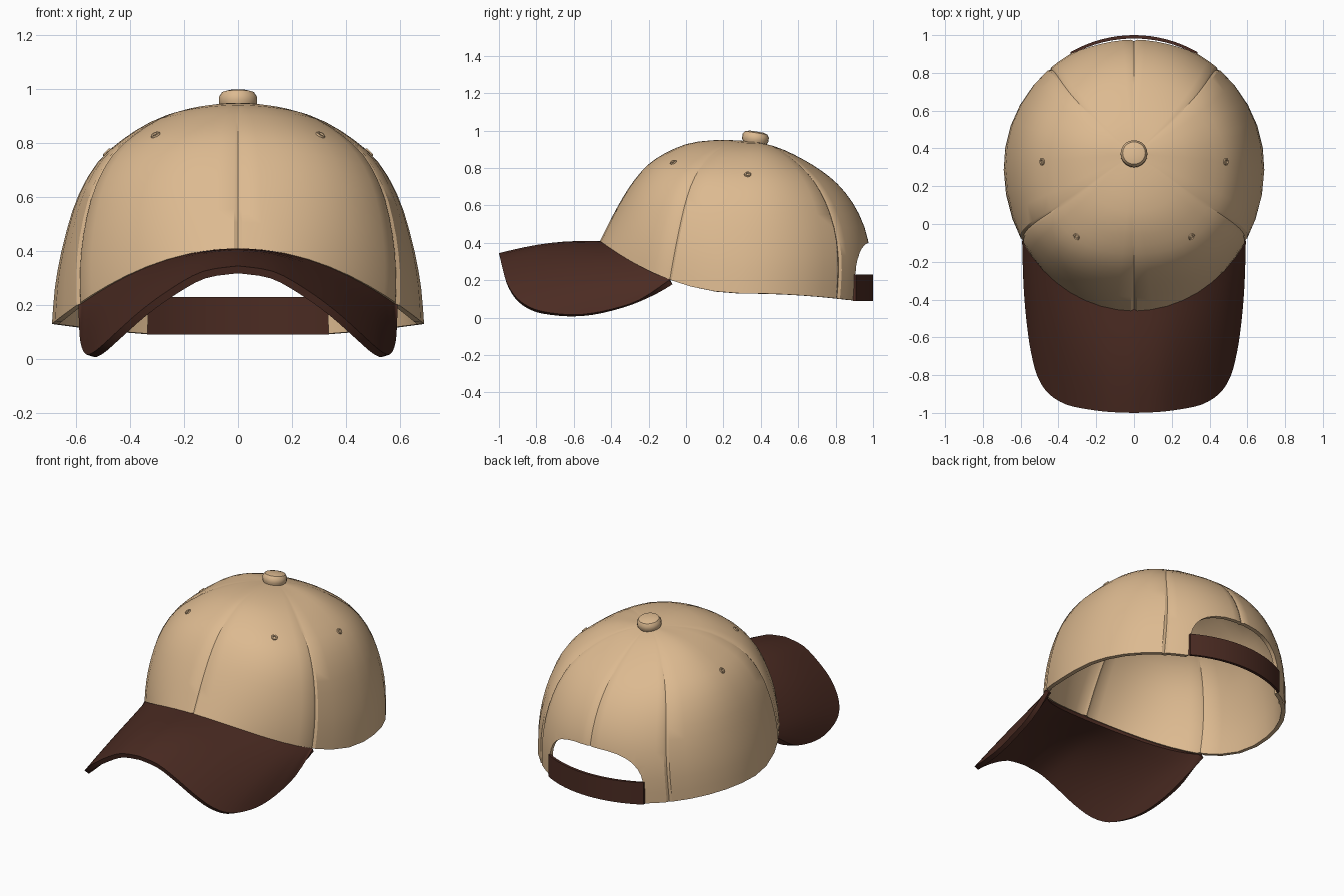
import bpy, bmesh, math
from mathutils import Vector

if "Cube" in bpy.data.objects:
    bpy.data.objects.remove(bpy.data.objects["Cube"])

def material(name, rgb):
    m = bpy.data.materials.new(name)
    m.diffuse_color = (*rgb, 1)
    m.use_nodes = True
    m.node_tree.nodes["Principled BSDF"].inputs["Base Color"].default_value = m.diffuse_color
    return m

TAN = material("tan cloth", (0.72, 0.49, 0.28))
BROWN = material("dark brown cloth", (0.07, 0.024, 0.016))

def spline(pts, t):
    """Smooth curve through points, t in 0..1."""
    f = min(max(t, 0), 1) * (len(pts) - 1)
    i = min(int(f), len(pts) - 2)
    f -= i
    p = [Vector(pts[min(max(i + k, 0), len(pts) - 1)]) for k in (-1, 0, 1, 2)]
    return 0.5 * (2 * p[1] + (p[2] - p[0]) * f + (2 * p[0] - 5 * p[1] + 4 * p[2] - p[3]) * f * f
                  + (3 * p[1] - p[0] - 3 * p[2] + p[3]) * f ** 3)

def make(name, verts, faces, mat, up=False):
    me = bpy.data.meshes.new(name)
    me.from_pydata([tuple(v) for v in verts], [], faces)
    bm = bmesh.new()
    bm.from_mesh(me)
    bmesh.ops.recalc_face_normals(bm, faces=bm.faces)
    bm.normal_update()
    if up and sum(f.normal.z * f.calc_area() for f in bm.faces) < 0:
        bmesh.ops.reverse_faces(bm, faces=bm.faces)
    bm.to_mesh(me)
    bm.free()
    me.materials.append(mat)
    ob = bpy.data.objects.new(name, me)
    bpy.context.collection.objects.link(ob)
    return ob

def activate(ob):
    bpy.ops.object.select_all(action='DESELECT')
    ob.select_set(True)
    bpy.context.view_layer.objects.active = ob

def thicken(ob, t):
    m = ob.modifiers.new("thickness", 'SOLIDIFY')
    m.thickness, m.offset = t, -1
    activate(ob)
    bpy.ops.object.modifier_apply(modifier=m.name)

def smooth(ob, deg=35):
    activate(ob)
    bpy.ops.object.shade_smooth_by_angle(angle=math.radians(deg))

# Crown profiles from apex to rim: side (x, z), front (y, z), back (y, z)
SIDE = [(0, .94), (.16, .93), (.3, .89), (.42, .82), (.52, .73), (.595, .6), (.645, .44), (.677, .28), (.69, .13)]
FRONT = [(.37, .94), (.2, .95), (.03, .935), (-.1, .885), (-.2, .82), (-.28, .73), (-.345, .63), (-.405, .52), (-.46, .41)]
BACK = [(.37, .94), (.49, .91), (.6, .86), (.71, .795), (.81, .715), (.9, .6), (.965, .45), (.99, .27), (.98, .08)]

def crown_point(deg, s, shrink=0.0):
    """Point on the crown; angle measured from the front."""
    a = math.radians(deg)
    c = math.cos(a)
    side, end = spline(SIDE, s), spline(FRONT if c > 0 else BACK, s)
    yc = .37 - .07 * s
    k = 1 - shrink
    if c > 0:
        k += .07 * math.sin(2 * a) ** 2 * math.sin(math.pi * s)
    return Vector((side.x * math.sin(a) * k, yc + (end.x - yc) * abs(c) * k,
                   side.y * (1 - c * c) + end.y * c * c))

# Crown: six panels with a narrow groove along each seam
seams = [0, 59, 139, 180, 221, 301, 360]
cols = []
for a, b in zip(seams, seams[1:]):
    cols += [(a, .013), (a + 1.3, 0)]
    cols += [(a + (b - a) * i / 8, 0) for i in range(1, 8)]
    cols.append((b - 1.3, 0))
rows, n = 18, len(cols)
verts = [crown_point(0, 0)]
for r in range(1, rows + 1):
    verts += [crown_point(a, r / rows, g) for a, g in cols]
faces = [(0, 1 + i, 1 + (i + 1) % n) for i in range(n)]
for r in range(rows - 1):
    for i in range(n):
        j = (i + 1) % n
        faces.append((1 + r * n + i, 1 + (r + 1) * n + i, 1 + (r + 1) * n + j, 1 + r * n + j))
crown = make("crown", verts, faces, TAN, up=True)
thicken(crown, .025)

# Arched opening at the back
arch = [(-.335, -.2), (.335, -.2)]
for i in range(17):
    a = math.pi * i / 16
    c, s = math.cos(a), max(math.sin(a), 0)
    arch.append((.335 * math.copysign(abs(c) ** .65, c), .12 + .28 * s ** .65))
m = len(arch)
cv = [(x, y, z) for y in (.6, 1.3) for x, z in arch]
cf = [tuple(range(m)), tuple(range(m, 2 * m))] + [(i, (i + 1) % m, m + (i + 1) % m, m + i) for i in range(m)]
cutter = make("opening_cutter", cv, cf, TAN)
cutter.hide_render = True
cut = crown.modifiers.new("opening", 'BOOLEAN')
cut.operation, cut.solver, cut.object = 'DIFFERENCE', 'EXACT', cutter
activate(crown)
bpy.ops.object.modifier_apply(modifier=cut.name)
bpy.data.objects.remove(cutter)
smooth(crown, 32)

# Visor: ruled from the crown rim out to a drooping edge
EDGE = [(0, -1, .345), (.13, -.995, .325), (.25, -.98, .26), (.36, -.955, .18), (.45, -.9, .1), (.51, -.81, .045),
        (.545, -.68, .02), (.565, -.55, .018), (.58, -.4, .045), (.588, -.25, .095), (.592, -.09, .2)]
NU, NV = 30, 8
verts, faces = [], []
for i in range(-NU, NU + 1):
    u = abs(i) / NU
    sign = -1 if i < 0 else 1
    outer = spline(EDGE, u)
    inner = crown_point(math.degrees(math.asin(outer.x / .69)), 1, .015)
    for j in range(NV + 1):
        v = j / NV
        p = inner.lerp(outer, v)
        p.z += .022 * math.sin(math.pi * v) * (1 - u)
        verts.append((p.x * sign, p.y, p.z))
for i in range(2 * NU):
    for j in range(NV):
        k = i * (NV + 1) + j
        faces.append((k, k + 1, k + NV + 2, k + NV + 1))
visor = make("visor", verts, faces, BROWN, up=True)
thicken(visor, .028)
smooth(visor, 40)

# Back strap bridging the opening
verts, faces = [], []
NS = 16
for i in range(NS + 1):
    x = -.337 + .674 * i / NS
    for off, z in ((0, .09), (0, .23), (.018, .23), (.018, .09)):
        verts.append((x, .3 + (.70 - off) * math.sqrt(1 - (x / .685) ** 2), z))
for i in range(NS):
    for j in range(4):
        a, b = i * 4 + j, i * 4 + (j + 1) % 4
        faces.append((a, b, b + 4, a + 4))
faces += [(0, 1, 2, 3), tuple(NS * 4 + k for k in range(4))]
smooth(make("back_strap", verts, faces, BROWN))

# Top button: rounded disc, tilted slightly backwards
prof = [(.062, -.035), (.071, -.015), (.071, .008), (.06, .024), (.035, .031)]
N = 20
verts = [(r * math.cos(2 * math.pi * i / N), r * math.sin(2 * math.pi * i / N), z) for r, z in prof for i in range(N)]
faces = [(k * N + i, k * N + (i + 1) % N, (k + 1) * N + (i + 1) % N, (k + 1) * N + i)
         for k in range(len(prof) - 1) for i in range(N)]
faces += [tuple(range(N)), tuple(range((len(prof) - 1) * N, len(prof) * N))]
button = make("top_button", verts, faces, TAN)
button.location = (0, .372, .964)
button.rotation_euler = (math.radians(-9), 0, 0)
smooth(button)

# Eyelets: small stitched rings on the front and side panels
for i, (deg, s) in enumerate([(38, .43), (-38, .43), (89, .455), (-89, .455)]):
    p = crown_point(deg, s)
    nrm = (crown_point(deg + 1, s) - p).cross(crown_point(deg, s + .02) - p)
    if nrm.z < 0:
        nrm.negate()
    bpy.ops.mesh.primitive_torus_add(major_radius=.013, minor_radius=.006, major_segments=12, minor_segments=6,
                                     location=p, rotation=nrm.to_track_quat('Z', 'Y').to_euler())
    ring = bpy.context.object
    ring.name = f"eyelet_{i + 1}"
    ring.data.materials.append(TAN)
    smooth(ring, 60)
